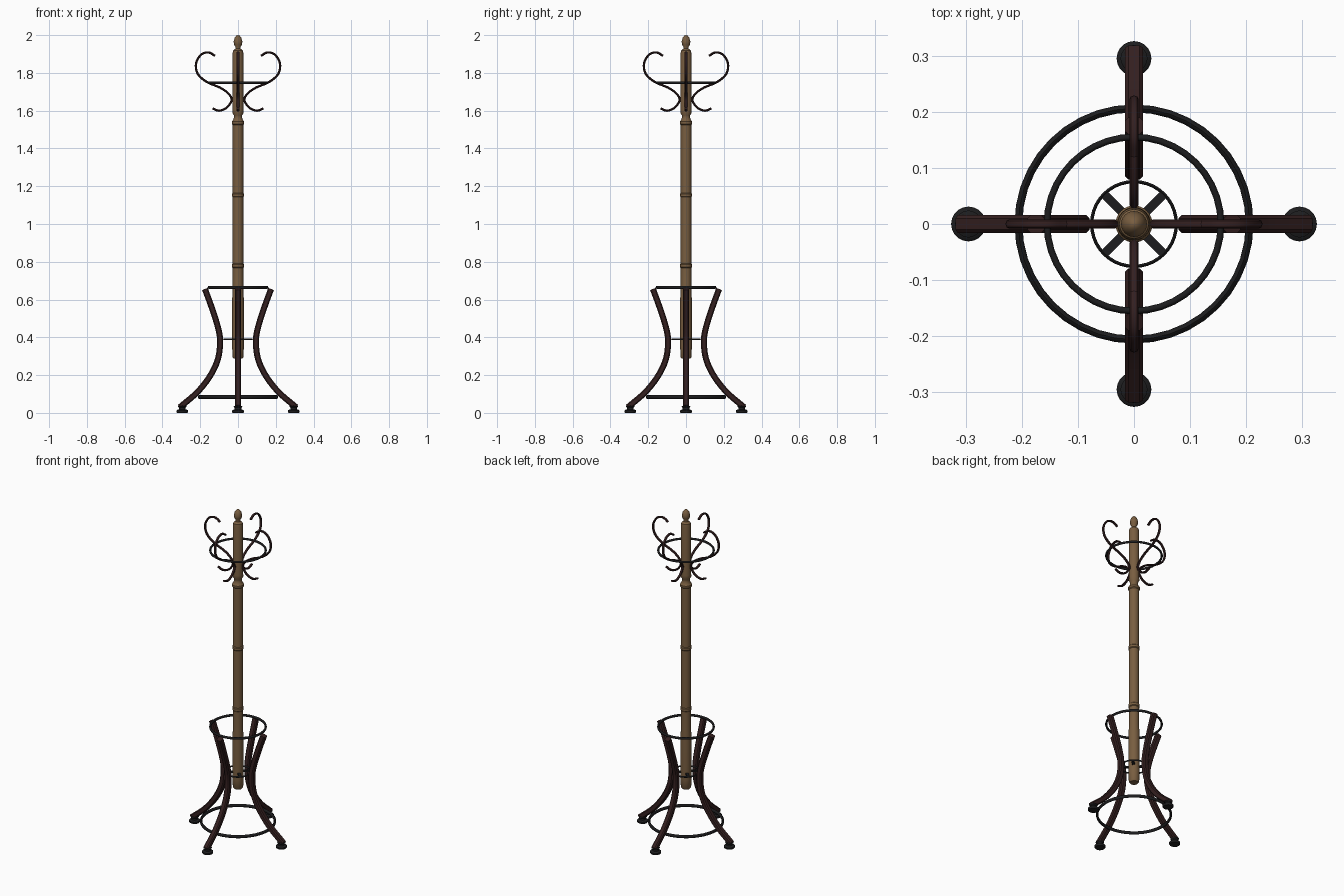
import bpy, bmesh, math
from mathutils import Vector, Matrix

if "Cube" in bpy.data.objects:
    bpy.data.objects.remove(bpy.data.objects["Cube"])


def material(name, rgb):
    m = bpy.data.materials.new(name)
    m.diffuse_color = (*rgb, 1)
    m.use_nodes = True
    m.node_tree.nodes["Principled BSDF"].inputs["Base Color"].default_value = m.diffuse_color
    return m


WOOD = material("light wood", (0.19, 0.112, 0.052))
DARK = material("dark red wood", (0.034, 0.014, 0.014))
BLACK = material("black metal", (0.012, 0.012, 0.013))


def finish(name, bm, mat, angle=40):
    bmesh.ops.recalc_face_normals(bm, faces=bm.faces)
    me = bpy.data.meshes.new(name)
    bm.to_mesh(me)
    bm.free()
    ob = bpy.data.objects.new(name, me)
    bpy.context.collection.objects.link(ob)
    me.materials.append(mat)
    bpy.ops.object.select_all(action='DESELECT')
    ob.select_set(True)
    bpy.context.view_layer.objects.active = ob
    bpy.ops.object.shade_smooth_by_angle(angle=math.radians(angle))
    return ob


def loft(bm, rings, closed=False):
    """Skin a list of equal-length point rings."""
    vs = [[bm.verts.new(p) for p in r] for r in rings]
    n = len(vs[0])
    for i in range(len(vs) if closed else len(vs) - 1):
        a, b = vs[i], vs[(i + 1) % len(vs)]
        for j in range(n):
            bm.faces.new((a[j], a[(j + 1) % n], b[(j + 1) % n], b[j]))
    if not closed:
        bm.faces.new(vs[0])
        bm.faces.new(vs[-1])


def lathe(name, profile, mat, sides=24, at=(0, 0)):
    bm = bmesh.new()
    loft(bm, [[(at[0] + r * math.cos(2 * math.pi * k / sides),
                at[1] + r * math.sin(2 * math.pi * k / sides), z)
               for k in range(sides)] for r, z in profile])
    return finish(name, bm, mat)


def hoop(name, radius, z, half_w, half_h, mat, sides=40):
    bm = bmesh.new()
    rings = []
    for i in range(sides):
        a = 2 * math.pi * i / sides
        ring = []
        for k in range(8):
            t = 2 * math.pi * k / 8
            r = radius + half_w * math.cos(t)
            ring.append((r * math.cos(a), r * math.sin(a), z + half_h * math.sin(t)))
        rings.append(ring)
    loft(bm, rings, closed=True)
    return finish(name, bm, mat, 60)


def smooth_path(pts, steps=5):
    """Catmull-Rom curve through (radius, height) points."""
    p = [Vector(q) for q in pts]
    p = [2 * p[0] - p[1]] + p + [2 * p[-1] - p[-2]]
    out = []
    for i in range(1, len(p) - 2):
        a, b, c, d = p[i - 1:i + 3]
        for s in range(steps):
            t = s / steps
            out.append(0.5 * (2 * b + (c - a) * t + (2 * a - 5 * b + 4 * c - d) * t * t
                              + (3 * b - a - 3 * c + d) * t ** 3))
    return out + [p[-2]]


def bent_bar(name, pts, section, angle, mat):
    """Sweep a section (in-plane, sideways) along a path in a radial plane."""
    path = smooth_path(pts)
    rot = Matrix.Rotation(angle, 3, 'Z')
    rings = []
    for i, q in enumerate(path):
        t = (path[min(i + 1, len(path) - 1)] - path[max(i - 1, 0)]).normalized()
        n = Vector((-t.y, t.x))
        rings.append([rot @ Vector((q.x + n.x * u, v, q.y + n.y * u)) for u, v in section])
    bm = bmesh.new()
    loft(bm, rings)
    return finish(name, bm, mat)


# turned pole with collars and finial
lathe("pole", [(0.024, 0.288), (0.029, 0.295), (0.031, 0.35), (0.031, 0.6), (0.028, 0.66),
               (0.028, 0.768), (0.032, 0.772), (0.032, 0.786), (0.028, 0.79),
               (0.028, 1.142), (0.032, 1.146), (0.032, 1.160), (0.028, 1.164),
               (0.028, 1.525), (0.033, 1.530), (0.033, 1.542), (0.026, 1.55),
               (0.021, 1.565), (0.022, 1.575), (0.03, 1.59), (0.029, 1.605),
               (0.029, 1.90), (0.026, 1.918), (0.014, 1.928), (0.013, 1.936),
               (0.021, 1.95), (0.023, 1.966), (0.018, 1.985), (0.009, 1.997), (0.002, 2.0)], WOOD)

# hoops
hoop("hook_hoop", 0.155, 1.748, 0.006, 0.007, BLACK)
hoop("umbrella_hoop", 0.155, 0.664, 0.006, 0.008, BLACK)
hoop("base_hoop", 0.206, 0.084, 0.007, 0.01, BLACK)
hoop("inner_hoop", 0.0755, 0.39, 0.003, 0.005, BLACK)

leg_path = [(0.175, 0.656), (0.14, 0.56), (0.108, 0.46), (0.095, 0.385), (0.105, 0.29),
            (0.145, 0.2), (0.215, 0.11), (0.308, 0.03)]
hook_path = [(0.122, 1.89), (0.155, 1.908), (0.195, 1.897), (0.222, 1.85), (0.213, 1.795),
             (0.165, 1.752), (0.095, 1.722), (0.05, 1.69), (0.034, 1.655),
             (0.06, 1.616), (0.1, 1.6), (0.135, 1.612)]
c, h = 0.010, 0.016
leg_section = [(-h, -c), (-c, -h), (c, -h), (h, -c), (h, c), (c, h), (-c, h), (-h, c)]
hook_section = [(0.006 * math.cos(k * math.pi / 4), 0.008 * math.sin(k * math.pi / 4))
                for k in range(8)]

for i in range(4):
    a = i * math.pi / 2
    bent_bar(f"leg_{i + 1}", leg_path, leg_section, a, DARK)
    bent_bar(f"coat_hook_{i + 1}", hook_path, hook_section, a, DARK)
    # foot pads
    lathe(f"foot_{i + 1}", [(0.028, 0), (0.031, 0.004), (0.031, 0.012), (0.027, 0.016),
                            (0.018, 0.018), (0.018, 0.028), (0.024, 0.034), (0.012, 0.04)],
          BLACK, 20, (0.295 * math.cos(a), 0.295 * math.sin(a)))
    # diagonal spokes joining the pole to the inner hoop
    bm = bmesh.new()
    bmesh.ops.create_cube(bm, size=1, matrix=Matrix.Rotation(a + math.pi / 4, 4, 'Z')
                          @ Matrix.Translation((0.05, 0, 0.39))
                          @ Matrix.Diagonal((0.05, 0.016, 0.008, 1)))
    finish(f"spoke_{i + 1}", bm, BLACK)
